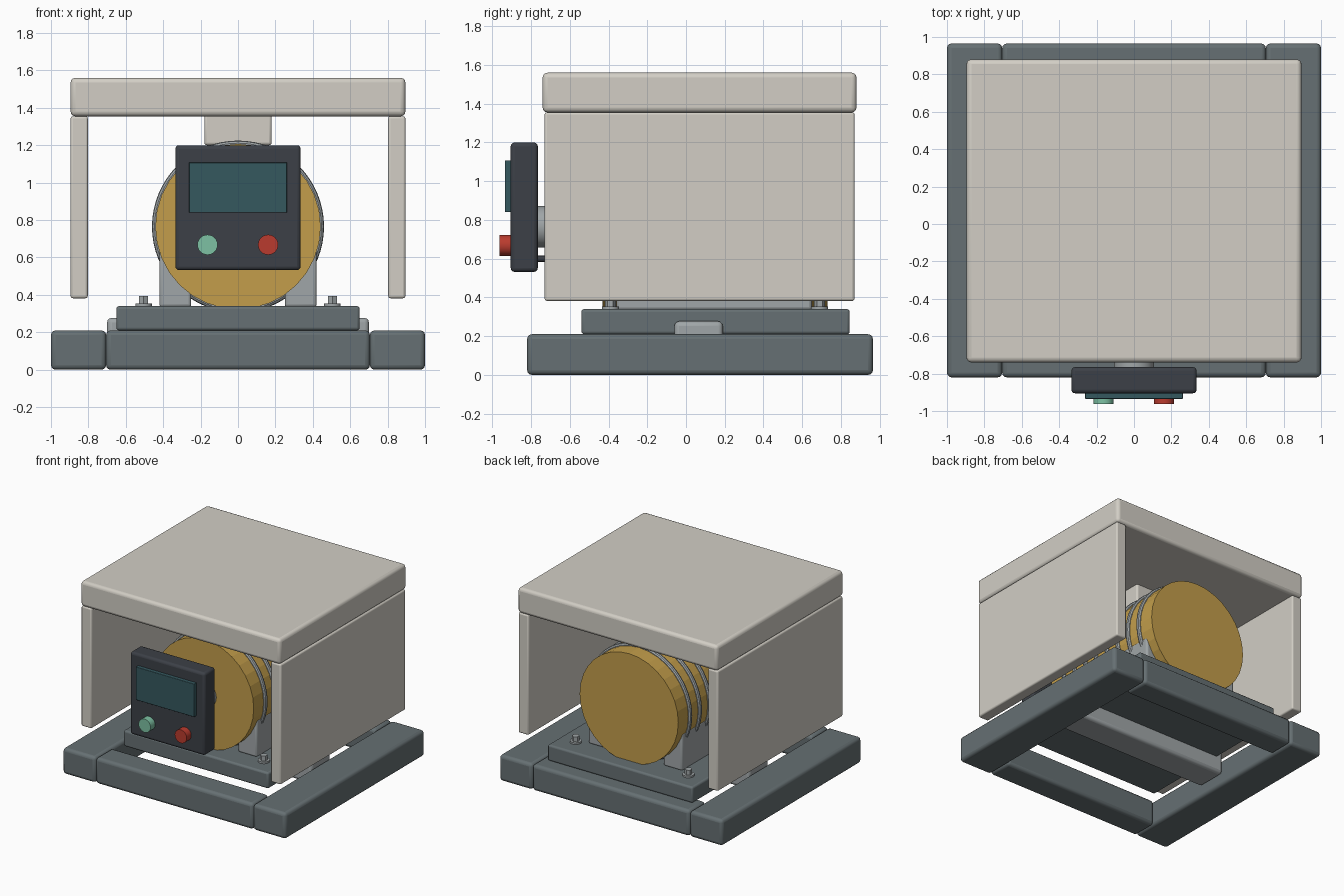
import bpy
from math import pi

cube = bpy.data.objects.get("Cube")
if cube:
    bpy.data.objects.remove(cube, do_unlink=True)


def material(name, hex_code):
    """Flat colour given as an sRGB hex string, stored as linear."""
    rgb = [int(hex_code[i:i + 2], 16) / 255 for i in (0, 2, 4)]
    colour = [c / 12.92 if c < 0.04 else ((c + 0.055) / 1.055) ** 2.4 for c in rgb] + [1]
    mat = bpy.data.materials.new(name)
    mat.use_nodes = True
    mat.diffuse_color = colour
    mat.node_tree.nodes["Principled BSDF"].inputs["Base Color"].default_value = colour
    return mat


BEIGE = material("warm beige", "D2CEC5")
SLATE = material("slate grey", "667073")
STEEL = material("light steel", "A0A6A8")
GOLD = material("brass gold", "C39E4B")
DARK = material("charcoal", "3C4047")
TEAL = material("screen teal", "35585F")
RED = material("button red", "BA3B2E")
GREEN = material("button green", "7DC1A3")


def finish(obj, name, mat, bevel=0, smooth=True):
    obj.name = name
    obj.data.materials.append(mat)
    bpy.ops.object.transform_apply(location=False, rotation=True, scale=True)
    if smooth:
        bpy.ops.object.shade_smooth_by_angle(angle=pi / 6)
    if bevel:
        mod = obj.modifiers.new("soft edges", "BEVEL")
        mod.width = bevel
        mod.segments = 3
    return obj


def box(name, mat, xs, ys, zs, bevel=0.02):
    """Box from its extents on each axis."""
    spans = (xs, ys, zs)
    bpy.ops.mesh.primitive_cube_add(size=1, location=[(a + b) / 2 for a, b in spans])
    obj = bpy.context.object
    obj.scale = [b - a for a, b in spans]
    return finish(obj, name, mat, bevel)


def rod(name, mat, x, z, radius, ys, sides=32, smooth=True):
    """Cylinder lying along y."""
    bpy.ops.mesh.primitive_cylinder_add(
        vertices=sides, radius=radius, depth=ys[1] - ys[0],
        location=(x, sum(ys) / 2, z), rotation=(pi / 2, 0, 0))
    return finish(bpy.context.object, name, mat, smooth=smooth)


def post(name, mat, x, y, zs, radius, sides):
    """Upright cylinder."""
    bpy.ops.mesh.primitive_cylinder_add(
        vertices=sides, radius=radius, depth=zs[1] - zs[0], location=(x, y, sum(zs) / 2))
    return finish(bpy.context.object, name, mat)


def mirrored(side, inner, outer):
    return sorted((side * inner, side * outer))


SIDES = (("left", 1), ("right", -1))
AXIS_Z = 0.765

# Base frame, cross beam and mounting plate
for label, s in SIDES:
    box(label + "_base_rail", SLATE, mirrored(s, 0.705, 1), (-0.82, 0.965), (0, 0.21), 0.025)
box("front_base_rail", SLATE, (-0.705, 0.705), (-0.82, -0.61), (0, 0.21), 0.025)
box("back_base_rail", SLATE, (-0.705, 0.705), (0.755, 0.965), (0, 0.21), 0.025)
box("cross_beam", STEEL, (-0.7, 0.7), (-0.06, 0.19), (0.08, 0.277), 0.025)
box("mounting_plate", SLATE, (-0.65, 0.65), (-0.54, 0.845), (0.21, 0.34), 0.015)

# Cradle supports and bolts
for label, s in SIDES:
    box(label + "_cradle", STEEL, mirrored(s, 0.25, 0.42), (-0.36, 0.65), (0.335, 0.64), 0.015)
    for end, y in (("front", -0.39), ("back", 0.69)):
        post(f"{end}_{label}_washer", STEEL, s * 0.505, y, (0.34, 0.354), 0.044, 24)
        post(f"{end}_{label}_bolt", STEEL, s * 0.505, y, (0.35, 0.393), 0.028, 6)

# Drum with its row of rings
rod("drum", GOLD, 0, AXIS_Z, 0.442, (-0.43, 0.73), 32, smooth=False)
for i in range(8):
    bpy.ops.mesh.primitive_torus_add(
        major_radius=0.44, minor_radius=0.02, major_segments=64, minor_segments=10,
        location=(0, -0.285 + i * 0.124, AXIS_Z), rotation=(pi / 2, 0, 0))
    finish(bpy.context.object, f"drum_ring_{i + 1}", STEEL)

# Housing: side walls, roof and hanger block
for label, s in SIDES:
    box(label + "_wall", BEIGE, mirrored(s, 0.803, 0.895), (-0.73, 0.87), (0.382, 1.355), 0.012)
box("roof", BEIGE, (-0.895, 0.895), (-0.74, 0.88), (1.355, 1.56), 0.025)
box("hanger_block", BEIGE, (-0.18, 0.18), (-0.11, 0.25), (1.2, 1.37), 0.015)

# Control panel on its shaft
rod("panel_shaft", STEEL, 0, AXIS_Z, 0.107, (-0.775, -0.42))
rod("panel_cable", DARK, 0, 0.6, 0.016, (-0.775, -0.42), 12)
box("control_panel", DARK, (-0.335, 0.335), (-0.905, -0.765), (0.532, 1.2), 0.02)
box("screen", TEAL, (-0.262, 0.262), (-0.935, -0.9), (0.84, 1.108), 0.004)
rod("green_button", GREEN, -0.163, 0.668, 0.054, (-0.963, -0.9), 24)
rod("red_button", RED, 0.161, 0.668, 0.054, (-0.963, -0.9), 24)
